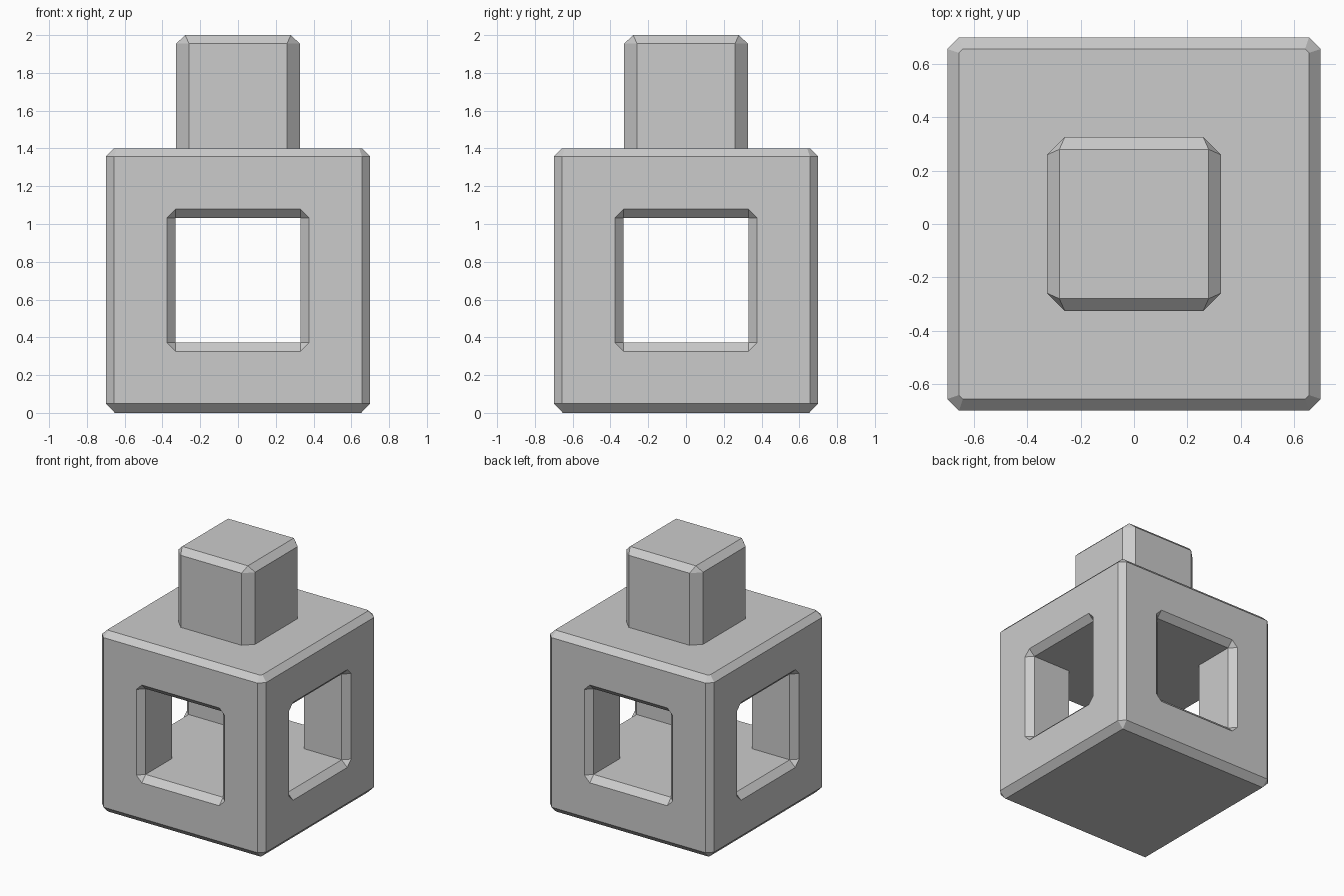
import bpy, bmesh
from math import pi
from mathutils import Matrix

if "Cube" in bpy.data.objects:
    bpy.data.objects.remove(bpy.data.objects["Cube"])


def ring(half, cut, z):
    """Square of the given half width with its corners cut off."""
    h, c = half, half - cut
    return [(x, y, z) for x, y in ((h, -c), (h, c), (c, h), (-c, h),
                                   (-h, c), (-h, -c), (-c, -h), (c, -h))]


def loft(name, sections, matrix=Matrix()):
    """Join a stack of rings (half, cut, z) into a closed solid."""
    bm = bmesh.new()
    rings = [[bm.verts.new(p) for p in ring(*s)] for s in sections]
    for a, b in zip(rings, rings[1:]):
        for i in range(8):
            j = (i + 1) % 8
            bm.faces.new((a[i], a[j], b[j], b[i]))
    bm.faces.new(rings[0][::-1])
    bm.faces.new(rings[-1])
    bmesh.ops.remove_doubles(bm, verts=bm.verts[:], dist=1e-5)
    bmesh.ops.transform(bm, matrix=matrix, verts=bm.verts[:])
    bmesh.ops.recalc_face_normals(bm, faces=bm.faces[:])
    mesh = bpy.data.meshes.new(name)
    bm.to_mesh(mesh)
    bm.free()
    obj = bpy.data.objects.new(name, mesh)
    bpy.context.collection.objects.link(obj)
    return obj


# Chamfered block rising into the square peg
block = loft("block_with_peg", [
    (0.652, 0, 0), (0.70, 0.044, 0.05), (0.70, 0.044, 1.357),
    (0.657, 0.015, 1.4), (0.327, 0.068, 1.4),
    (0.327, 0.068, 1.955), (0.28, 0, 2.0)])

# Two crossing square tunnels with chamfered mouths
w = 0.047
inner, depth, k = 0.33, 0.70 - w, 1.5
mouth = (inner + w * k, w * k)
tunnel = [(*mouth, -depth - w * k), (inner, 0, -depth),
          (inner, 0, depth), (*mouth, depth + w * k)]
for name, axis in (("window_cutter_x", 'Y'), ("window_cutter_y", 'X')):
    place = Matrix.Translation((0, 0, 0.702)) @ Matrix.Rotation(pi / 2, 4, axis)
    cutter = loft(name, tunnel, place)
    cutter.hide_render = True
    cutter.hide_set(True)
    mod = block.modifiers.new(name, 'BOOLEAN')
    mod.operation = 'DIFFERENCE'
    mod.solver = 'EXACT'
    mod.object = cutter
